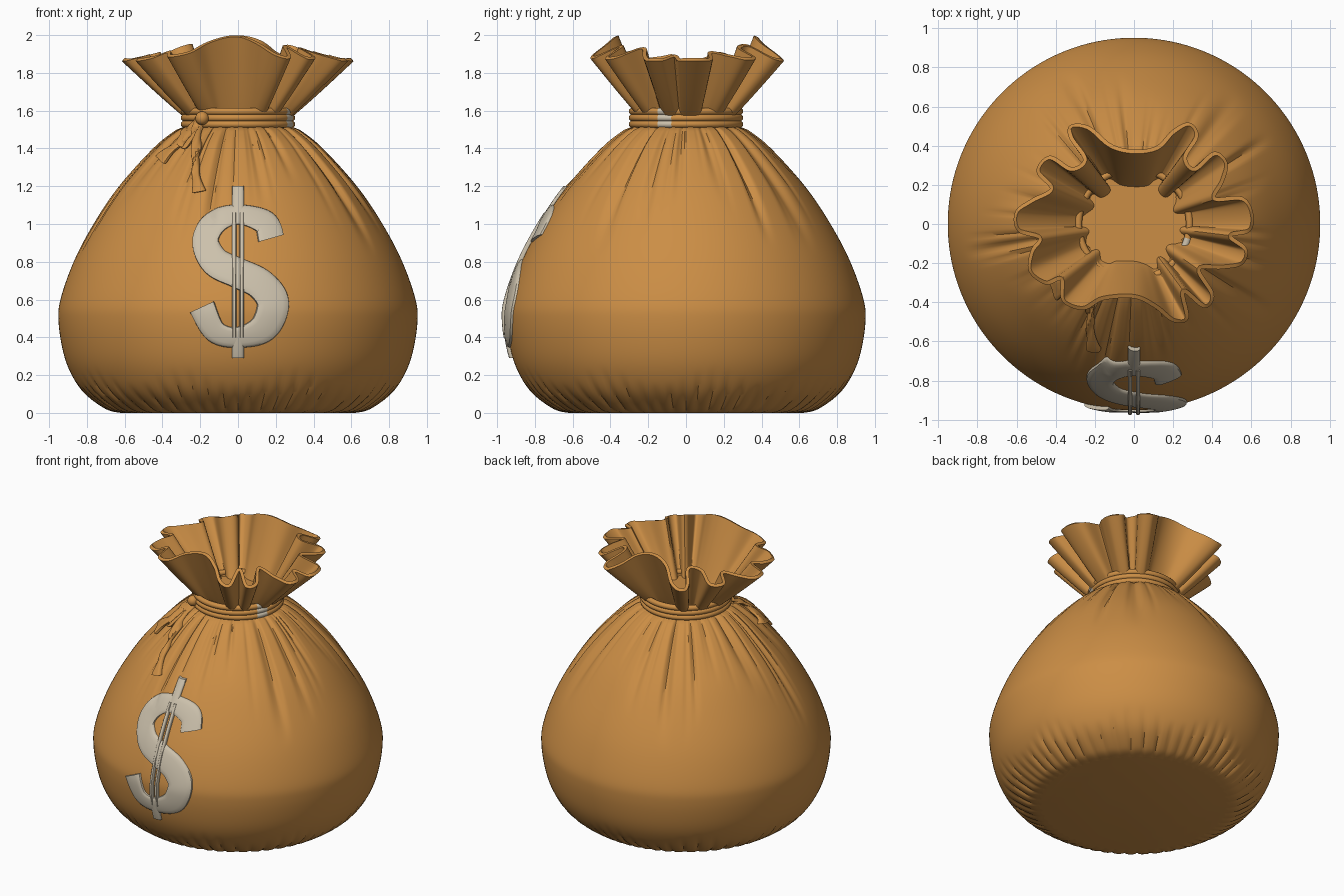
import bpy, bmesh, math
from math import sin, cos, pi, sqrt
from mathutils import Vector

cube = bpy.data.objects.get("Cube")
if cube:
    bpy.data.objects.remove(cube)


def material(name, rgb):
    m = bpy.data.materials.new(name)
    m.use_nodes = True
    m.diffuse_color = (*rgb, 1)
    m.node_tree.nodes["Principled BSDF"].inputs["Base Color"].default_value = (*rgb, 1)
    return m


cloth = material("tan_cloth", (0.60, 0.27, 0.06))
silver = material("pale_grey", (0.60, 0.53, 0.41))


def smooth_path(points, steps, closed=False):
    """Catmull-Rom curve through points of any dimension."""
    pts = [Vector(p) for p in points]
    n = len(pts)
    pick = (lambda i: pts[i % n]) if closed else (lambda i: pts[min(max(i, 0), n - 1)])
    out = []
    for i in range(n if closed else n - 1):
        a, b, c, d = (pick(i + k) for k in (-1, 0, 1, 2))
        for s in range(steps):
            t = s / steps
            out.append(0.5 * (2 * b + (c - a) * t + (2 * a - 5 * b + 4 * c - d) * t * t
                              + (3 * b - a - 3 * c + d) * t ** 3))
    if not closed:
        out.append(pts[-1])
    return out


def finish(obj, angle=40):
    bpy.ops.object.select_all(action="DESELECT")
    obj.select_set(True)
    bpy.context.view_layer.objects.active = obj
    for mod in list(obj.modifiers):
        bpy.ops.object.modifier_apply(modifier=mod.name)
    bpy.ops.object.shade_smooth_by_angle(angle=math.radians(angle))


def loft(name, rings, mat, caps=True, thickness=0):
    """Skin a list of closed rings of points."""
    bm = bmesh.new()
    rows = [[bm.verts.new(p) for p in ring] for ring in rings]
    n = len(rows[0])
    for low, high in zip(rows, rows[1:]):
        for j in range(n):
            k = (j + 1) % n
            bm.faces.new((low[j], low[k], high[k], high[j]))
    if caps:
        bm.faces.new(rows[0][::-1])
        bm.faces.new(rows[-1])
    bmesh.ops.recalc_face_normals(bm, faces=bm.faces)
    mesh = bpy.data.meshes.new(name)
    bm.to_mesh(mesh)
    bm.free()
    mesh.materials.append(mat)
    obj = bpy.data.objects.new(name, mesh)
    bpy.context.collection.objects.link(obj)
    if thickness:
        mod = obj.modifiers.new("thickness", "SOLIDIFY")
        mod.thickness = thickness
        mod.offset = 0
    finish(obj)
    return obj


def ramp(lo, hi, v):
    t = min(max((v - lo) / (hi - lo), 0), 1)
    return t * t * (3 - 2 * t)


# Sack body: round profile with gathered pleats at neck and base
profile = smooth_path([(0.62, 0), (0.70, 0.02), (0.81, 0.1), (0.88, 0.2), (0.925, 0.32),
                       (0.95, 0.48), (0.94, 0.6), (0.87, 0.8), (0.765, 1.0), (0.63, 1.2),
                       (0.45, 1.4), (0.34, 1.49), (0.285, 1.52), (0.27, 1.58)], 7)


def pleats(a, z):
    start = 0.98 + 0.17 * sin(5 * a + 1) + 0.06 * sin(11 * a)
    wave = cos(19 * a + 1.4 * sin(3 * a) + 0.8 * sin(7 * a + 2) + 0.5 * z)
    crease = max(0, wave) ** 3 + 0.4 * max(0, cos(31 * a + 2 * sin(4 * a))) ** 4
    upper = 0.028 * ramp(start, start + 0.42, z) * (1 - 0.5 * ramp(1.42, 1.55, z))
    fold = abs(sin(30 * a + 1.2 * sin(4 * a) + 3 * z))
    lower = 0.022 * (1 - ramp(0.05, 0.21 + 0.05 * sin(9 * a), z))
    return -upper * crease - lower * (1 - fold) ** 2


def body_point(a, z, out=0.0):
    r = profile[-1][0]
    for p, q in zip(profile, profile[1:]):
        if p[1] <= z <= q[1]:
            r = p[0] + (q[0] - p[0]) * (z - p[1]) / (q[1] - p[1])
            break
    r += pleats(a, z) + out
    return Vector((r * cos(a), r * sin(a), z))


SIDES = 320
turn = [2 * pi * i / SIDES for i in range(SIDES)]
loft("sack_body", [[body_point(a, p[1]) for a in turn] for p in profile], cloth)

# Ruffled mouth: wavy rim drawn from above, drawn in at the neck
rim = smooth_path([
    (.60, .06), (.55, .13), (.41, .13), (.45, .22), (.47, .31), (.41, .36), (.31, .28),
    (.26, .34), (.32, .45), (.28, .51), (.20, .47), (.12, .39), (0, .37), (-.12, .40),
    (-.23, .49), (-.32, .50), (-.32, .44), (-.25, .33), (-.32, .28), (-.43, .34),
    (-.49, .27), (-.42, .18), (-.52, .12), (-.60, .06), (-.59, -.03), (-.48, -.07),
    (-.52, -.14), (-.53, -.24), (-.45, -.30), (-.37, -.28), (-.36, -.39), (-.26, -.43),
    (-.16, -.38), (0, -.37), (.11, -.42), (.20, -.49), (.27, -.48), (.25, -.34),
    (.36, -.42), (.40, -.36), (.33, -.23), (.45, -.22), (.55, -.20), (.57, -.13),
    (.49, -.06), (.59, -.03)], 7, closed=True)


def mouth_ring(t):
    ring = []
    for p in rim:
        r = p.length
        tuck = min(max((r - 0.36) / 0.22, 0), 1)
        base = p.normalized() * (0.19 + 0.07 * tuck)
        top = 1.87 + (1 - tuck) * (0.05 + 0.08 * (p.y / r) ** 2)
        flat = base.lerp(p, t ** 0.95)
        ring.append((flat.x, flat.y, 1.56 + (top - 1.56) * t))
    return ring


loft("ruffled_mouth", [mouth_ring(i / 12) for i in range(13)], cloth,
     caps=False, thickness=0.022)

# Cord wound three times round the neck, with a worn pale patch on one side
for i, z in enumerate((1.528, 1.562, 1.596)):
    bpy.ops.mesh.primitive_torus_add(major_radius=0.284, minor_radius=0.019,
                                     major_segments=96, minor_segments=12,
                                     location=(0, 0, z))
    cord = bpy.context.object
    cord.name = f"neck_cord_{i + 1}"
    cord.data.materials.append(cloth)
    cord.data.materials.append(silver)
    for f in cord.data.polygons:
        f.material_index = int(abs(math.atan2(f.center.y, f.center.x) + 0.38) < 0.15)
    finish(cord)


def strip(name, path, mat, height, lift=0.0, steps=8):
    """Puffy band of (x, z, half width) points laid on the sack front."""
    pts = smooth_path(path, steps)
    rings = []
    last = len(pts) - 1
    order = [(0, 0.85)] + [(i, 1) for i in range(last + 1)] + [(last, 0.85)]
    for i, (k, size) in enumerate(order):
        side = pts[min(k + 1, last)] - pts[max(k - 1, 0)]
        side = Vector((-side[1], side[0])).normalized()
        end = 0.5 if i in (0, len(order) - 1) else 1
        ring = []
        for j in range(16):
            c, s = cos(2 * pi * j / 16), sin(2 * pi * j / 16)
            c, s = (math.copysign(abs(v) ** 0.6, v) for v in (c, s))
            x = pts[k][0] + side.x * c * pts[k][2] * size
            z = pts[k][1] + side.y * c * pts[k][2] * size
            r = body_point(-pi / 2, z).xy.length
            a = -pi / 2 + math.asin(max(-0.95, min(0.95, x / r)))
            ring.append(body_point(a, z, lift + s * height * end))
        rings.append(ring)
    return loft(name, rings, mat)


# Raised emblem: double-curved band with twin centre bars and end posts
strip("emblem_curve", [(.175, .925, .07), (.14, 1.01, .065), (0, 1.05, .052),
                       (-.12, 1.01, .065), (-.172, .91, .07), (-.12, .80, .078),
                       (0, .74, .08), (.12, .68, .082), (.185, .58, .085),
                       (.135, .45, .077), (0, .40, .055), (-.12, .43, .06),
                       (-.19, .56, .07)], silver, 0.02)
for side, x in (("right", -0.02), ("left", 0.02)):
    strip(f"emblem_bar_{side}", [(x, 1.06, .011), (x, .74, .011), (x, .40, .011)],
          silver, 0.025, steps=16)
for name, low, high in (("upper", 1.06, 1.2), ("lower", .29, .4)):
    strip(f"emblem_post_{name}", [(0, low, .031), (0, high, .031)], silver, 0.02)

# Knot and two loose cord ends with frayed tips
strip("cord_tail_long", [(-.19, 1.56, .016), (-.21, 1.46, .018), (-.22, 1.34, .018),
                         (-.215, 1.25, .02), (-.20, 1.17, .036)], cloth, 0.018, 0.02)
strip("cord_tail_short", [(-.19, 1.555, .016), (-.235, 1.50, .016), (-.30, 1.43, .017),
                          (-.35, 1.385, .02), (-.395, 1.345, .034)], cloth, 0.018, 0.02)
strip("cord_loop", [(-.19, 1.55, .012), (-.225, 1.47, .012), (-.27, 1.41, .012),
                    (-.285, 1.44, .012), (-.25, 1.51, .012)], cloth, 0.013, 0.03)
bpy.ops.mesh.primitive_uv_sphere_add(segments=20, ring_count=12, radius=0.036,
                                     location=(-0.19, -0.245, 1.56))
knot = bpy.context.object
knot.name = "cord_knot"
knot.data.materials.append(cloth)
finish(knot)
